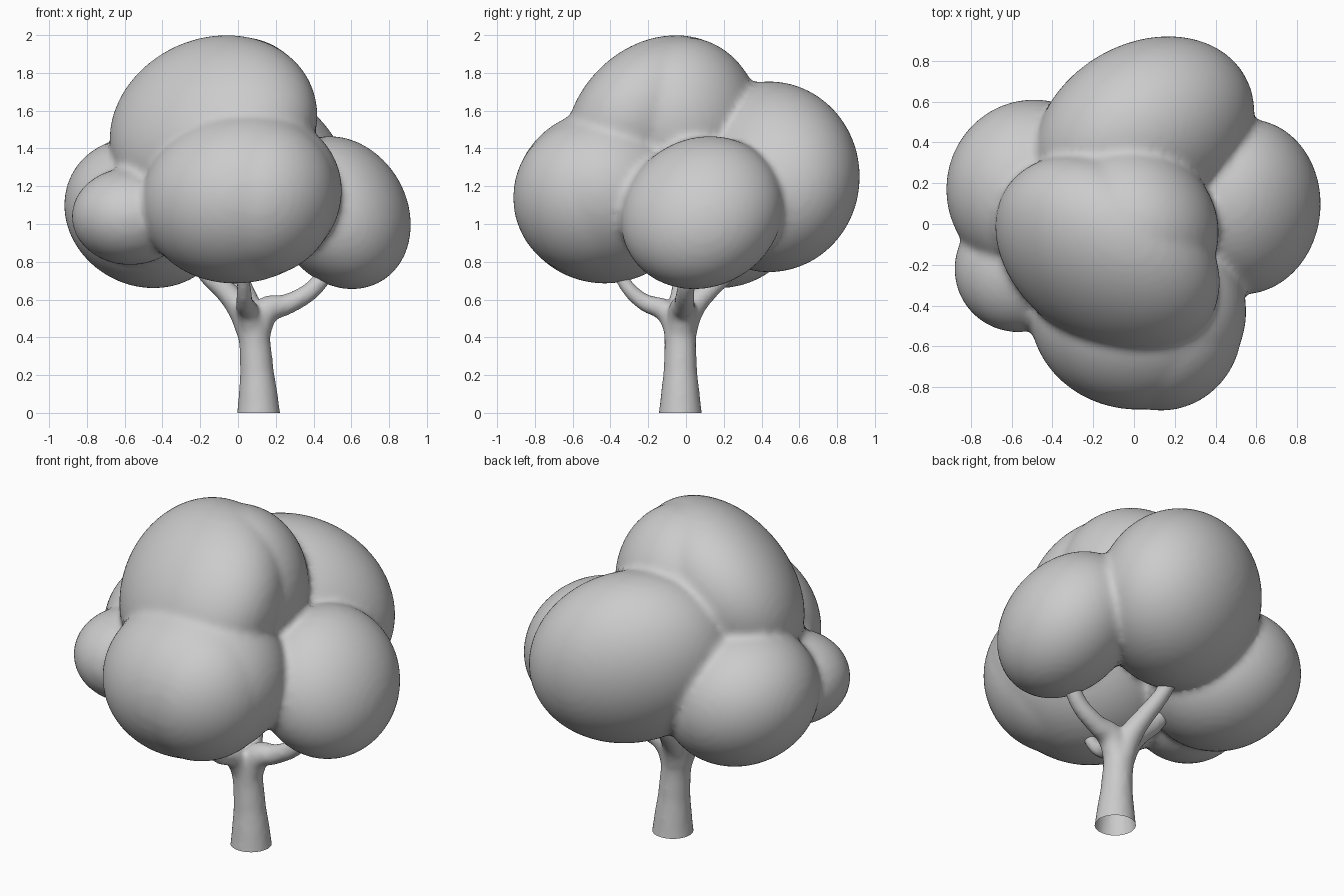
import bpy, bmesh
from math import sqrt
from mathutils import Matrix, Vector

if "Cube" in bpy.data.objects:
    bpy.data.objects.remove(bpy.data.objects["Cube"])


def finish(obj, voxel, smooth_steps):
    """Fuse the overlapping pieces into one skin, soften the creases, bake."""
    rem = obj.modifiers.new("fuse", 'REMESH')
    rem.mode = 'VOXEL'
    rem.voxel_size = voxel
    sm = obj.modifiers.new("soften", 'SMOOTH')
    sm.factor = 0.5
    sm.iterations = smooth_steps
    dg = bpy.context.evaluated_depsgraph_get()
    mesh = bpy.data.meshes.new_from_object(obj.evaluated_get(dg))
    obj.modifiers.clear()
    obj.data = mesh
    mesh.polygons.foreach_set("use_smooth", [True] * len(mesh.polygons))
    mesh.update()


def add_object(name, data):
    obj = bpy.data.objects.new(name, data)
    bpy.context.collection.objects.link(obj)
    return obj


def blob_matrix(center, ext, lean):
    """Ellipsoid with given half-extents, leaning by xy, xz, yz correlation."""
    ex, ey, ez = ext
    xy, xz, yz = lean
    a = sqrt(1 - xy * xy)
    b = (yz - xy * xz) / a
    c = sqrt(1 - xz * xz - b * b)
    m = Matrix(((ex, 0, 0), (ey * xy, ey * a, 0), (ez * xz, ez * b, ez * c)))
    return Matrix.Translation(center) @ m.to_4x4()


# Crown: six leaning foliage lumps, two of them widened by a second ellipsoid
lumps = [
    ((-.13, -.15, 1.51), (.55, .49, .49), (-.28, .13, .20)),   # top
    ((-.01, -.01, 1.52), (.425, .41, .47), (-.08, .05, 0)),    # top, fuller side
    ((.05, .44, 1.25), (.54, .48, .505), (.22, -.13, 0)),      # back
    ((.02, -.43, 1.145), (.53, .48, .46), (0, .07, 0)),        # front
    ((.13, -.50, 1.14), (.40, .415, .42), (0, .05, 0)),        # front, fuller side
    ((.545, .085, 1.06), (.37, .43, .405), (.03, -.16, .10)),  # right
    ((-.49, .17, 1.06), (.43, .44, .40), (0, -.10, 0)),        # left back
    ((-.57, -.22, 1.04), (.31, .31, .257), (0, 0, 0)),         # left front
]
bm = bmesh.new()
for c, e, l in lumps:
    bmesh.ops.create_icosphere(bm, subdivisions=5, radius=1,
                               matrix=blob_matrix(c, e, l))
mesh = bpy.data.meshes.new("crown")
bm.to_mesh(mesh)
bm.free()
finish(add_object("crown", mesh), 0.022, 5)

# Trunk and branches: tapered tubes, each point is x, y, z, radius
limbs = [
    [(.11, -.03, -.06, .122), (.107, -.03, .08, .106), (.10, -.03, .22, .09),
     (.09, -.03, .36, .084), (.075, -.03, .50, .09)],                   # trunk
    [(.095, -.03, .42, .075), (.15, -.02, .54, .075), (.26, -.01, .575, .055),
     (.40, 0, .66, .048), (.50, .03, .80, .045)],                       # right
    [(.07, -.03, .42, .075), (.02, -.03, .54, .072), (-.06, -.02, .64, .06),
     (-.17, -.02, .74, .048), (-.24, -.02, .86, .04)],                  # left
    [(.08, -.04, .42, .068), (.05, -.11, .54, .06), (.035, -.22, .585, .046),
     (.03, -.32, .68, .038), (.02, -.38, .82, .036)],                   # front
    [(.08, -.02, .42, .075), (.06, .03, .55, .068), (.03, .12, .65, .055),
     (0, .22, .74, .047), (-.02, .32, .86, .045)],                      # back
]
curve = bpy.data.curves.new("trunk_path", 'CURVE')
curve.dimensions = '3D'
curve.bevel_depth = 1.0
curve.bevel_resolution = 6
curve.use_fill_caps = True
for pts in limbs:
    s = curve.splines.new('BEZIER')
    s.bezier_points.add(len(pts) - 1)
    for p, (x, y, z, r) in zip(s.bezier_points, pts):
        p.co = Vector((x, y, z))
        p.radius = r
        p.handle_left_type = p.handle_right_type = 'AUTO'
path = add_object("trunk_path", curve)
dg = bpy.context.evaluated_depsgraph_get()
mesh = bpy.data.meshes.new_from_object(path.evaluated_get(dg))
bpy.data.objects.remove(path)
bm = bmesh.new()
bm.from_mesh(mesh)
bmesh.ops.remove_doubles(bm, verts=bm.verts, dist=1e-4)
bmesh.ops.holes_fill(bm, edges=bm.edges)
bmesh.ops.recalc_face_normals(bm, faces=bm.faces)
bm.to_mesh(mesh)
bm.free()
trunk = add_object("trunk", mesh)
finish(trunk, 0.014, 10)

# Cut the trunk off flat and open at the ground
bm = bmesh.new()
bm.from_mesh(trunk.data)
bmesh.ops.bisect_plane(bm, geom=bm.verts[:] + bm.edges[:] + bm.faces[:],
                       plane_co=(0, 0, 0), plane_no=(0, 0, 1), clear_inner=True)
bm.to_mesh(trunk.data)
bm.free()
